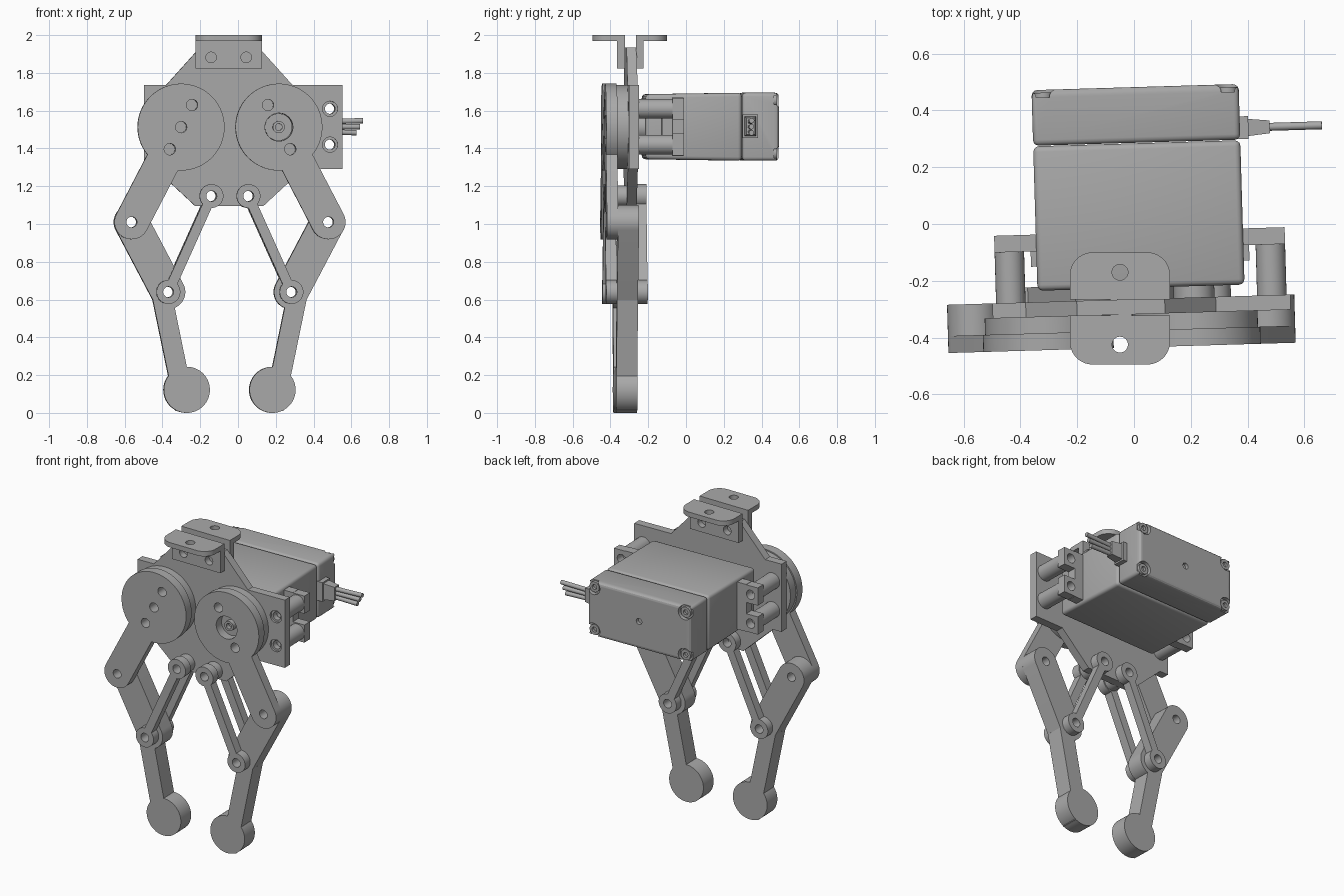
import bpy, bmesh
from math import sin, cos, pi, atan2, radians
from mathutils import Matrix, Vector

if "Cube" in bpy.data.objects:
    bpy.data.objects.remove(bpy.data.objects["Cube"])

grey = bpy.data.materials.new("grey_plastic")
grey.use_nodes = True
grey.diffuse_color = (0.4, 0.4, 0.4, 1)
grey.node_tree.nodes["Principled BSDF"].inputs["Base Color"].default_value = (0.4, 0.4, 0.4, 1)

YAW = Matrix.Rotation(radians(1.7), 4, 'Z')
MID = -0.055          # gripper centre line
SERVO = 0.018         # servo centre line
parts = []


# ---- outlines in the x-z plane ----
def circle(x, z, r, n=48):
    return [(x + r * cos(2 * pi * i / n), z + r * sin(2 * pi * i / n)) for i in range(n)]


def capsule(a, b, r, n=20):
    t = atan2(b[1] - a[1], b[0] - a[0])
    pts = []
    for (x, z), start in ((b, t - pi / 2), (a, t + pi / 2)):
        pts += [(x + r * cos(start + pi * i / n), z + r * sin(start + pi * i / n)) for i in range(n + 1)]
    return pts


def rect(x0, x1, z0, z1):
    return [(x0, z0), (x1, z0), (x1, z1), (x0, z1)]


# ---- solids ----
def prism(name, outline, y0, y1):
    bm = bmesh.new()
    face = bm.faces.new([bm.verts.new((x, y0, z)) for x, z in outline])
    ext = bmesh.ops.extrude_face_region(bm, geom=[face])
    moved = [v for v in ext["geom"] if isinstance(v, bmesh.types.BMVert)]
    bmesh.ops.translate(bm, verts=moved, vec=(0, y1 - y0, 0))
    bmesh.ops.recalc_face_normals(bm, faces=bm.faces)
    me = bpy.data.meshes.new(name)
    bm.to_mesh(me)
    bm.free()
    ob = bpy.data.objects.new(name, me)
    bpy.context.collection.objects.link(ob)
    return ob


def bake(ob):
    dg = bpy.context.evaluated_depsgraph_get()
    me = bpy.data.meshes.new_from_object(ob.evaluated_get(dg))
    ob.modifiers.clear()
    ob.data = me


def boolean(ob, other, operation):
    mod = ob.modifiers.new("bool", 'BOOLEAN')
    mod.operation, mod.object, mod.solver = operation, other, 'EXACT'
    bake(ob)
    bpy.data.objects.remove(other)


def bevel(ob, width, segments=3):
    mod = ob.modifiers.new("bevel", 'BEVEL')
    mod.width, mod.segments, mod.limit_method = width, segments, 'ANGLE'
    bake(ob)


def finish(ob, turn=True):
    ob.data.materials.clear()
    ob.data.materials.append(grey)
    if turn:
        ob.data.transform(YAW)
    parts.append(ob)
    return ob


def part(name, outlines, y0, y1, holes=()):
    ob = prism(name, outlines[0], y0, y1)
    for o in outlines[1:]:
        boolean(ob, prism("add", o, y0, y1), 'UNION')
    for x, z, r in holes:
        boolean(ob, prism("cut", circle(x, z, r, 32), y0 - 0.02, y1 + 0.02), 'DIFFERENCE')
    return finish(ob)


# ---- main plate with servo tabs ----
tab_holes = [(SERVO + s * 0.46, z) for s in (-1, 1) for z in (1.42, 1.61)]
hexa = [(MID + u, z) for u, z in ((-0.155, 1.935), (0.155, 1.935), (0.335, 1.735), (0.39, 1.29),
                                  (0.18, 1.095), (-0.18, 1.095), (-0.39, 1.29), (-0.335, 1.735))]
part("main_plate", [hexa, rect(SERVO - 0.525, SERVO + 0.525, 1.29, 1.735)], -0.318, -0.265,
     [(x, z, 0.04) for x, z in tab_holes] + [(MID + u, 1.148, 0.028) for u in (-0.1, 0.1)]
     + [(MID + 0.259, 1.513, 0.09)])
for x, z in tab_holes:
    part("standoff", [circle(x, z, 0.052)], -0.266, -0.085, [(x, z, 0.028)])
    part("standoff_screw", [circle(x, z, 0.04)], -0.305, -0.27, [(x, z, 0.027)])

# ---- mirrored arms, fingers and links ----
for s, side in ((1, "left"), (-1, "right")):
    def P(u, z):
        return (MID + s * u, z)
    hub, joint, elbow, pivot = P(0.259, 1.513), P(0.521, 1.01), P(0.326, 0.64), P(0.098, 1.148)
    centre_r = 0.074 if s > 0 else 0.03
    small = [(*P(0.201, 1.63), 0.03), (*P(0.319, 1.396), 0.03), (*hub, centre_r)]
    part(side + "_drive_arm", [circle(*hub, 0.23, 96), capsule(hub, joint, 0.091)], -0.435, -0.375,
         small + [(*joint, 0.028)])
    part(side + "_gear_disc", [circle(*hub, 0.222, 96)], -0.376, -0.317, small)
    lower = [P(0.407, 0.598), P(0.286, 0.012), P(0.227, 0.0), P(0.227, 0.243), P(0.291, 0.556), P(0.326, 0.7)]
    part(side + "_finger", [capsule(joint, elbow, 0.091), lower, circle(*P(0.227, 0.122), 0.122, 64)],
         -0.376, -0.265, [(*joint, 0.028), (*elbow, 0.028)])
    for y0, y1, where in ((-0.432, -0.375, "front"), (-0.266, -0.212, "back")):
        part(side + "_" + where + "_link",
             [capsule(pivot, elbow, 0.026), circle(*pivot, 0.063), circle(*elbow, 0.063)],
             y0, y1, [(*pivot, 0.028), (*elbow, 0.028)])
    part(side + "_link_spacer", [circle(*pivot, 0.055)], -0.376, -0.317, [(*pivot, 0.028)])

# ---- servo horn in the driven disc ----
hub = (MID + 0.259, 1.513)
part("servo_shaft", [circle(*hub, 0.072)], -0.38, -0.2)
part("shaft_screw", [circle(*hub, 0.032)], -0.41, -0.37, [(*hub, 0.018)])

# ---- servo body ----
x0, x1, z0, z1 = SERVO - 0.365, SERVO + 0.365, 1.335, 1.695
case = prism("servo_case", rect(x0, x1, z0, z1), -0.225, 0.284)
for v in case.data.vertices:
    if v.co.y > 0:
        continue
    v.co.z += 0.008 if v.co.z < 1.5 else -0.008
bevel(case, 0.02)
finish(case)
cover = prism("servo_cover", rect(x0, x1, z0, z1), 0.286, 0.482)
bevel(cover, 0.02)
corners = [(x, z) for x in (x0 + 0.04, x1 - 0.04) for z in (z0 + 0.04, z1 - 0.04)]
for x, z in corners:
    boolean(cover, prism("cut", circle(x, z, 0.046, 32), 0.455, 0.52), 'DIFFERENCE')
boolean(cover, prism("cut", circle(SERVO, 1.515, 0.02, 24), 0.46, 0.52), 'DIFFERENCE')
finish(cover)
for x, z in corners:
    part("cover_screw", [circle(x, z, 0.034, 32)], 0.45, 0.472, [(x, z, 0.016)])

# ---- mounting ears, slotted between the holes ----
for s in (-1, 1):
    ear = rect(*sorted((SERVO + s * 0.36, SERVO + s * 0.43)), 1.36, 1.67)
    lugs = [rect(*sorted((SERVO + s * 0.42, SERVO + s * 0.512)), z - 0.058, z + 0.058) for z in (1.42, 1.61)]
    part("servo_ear", [ear] + lugs, -0.086, -0.027, [(SERVO + s * 0.46, z, 0.03) for z in (1.42, 1.61)])
    part("ear_rib", [rect(*sorted((SERVO + s * 0.36, SERVO + s * 0.385)), 1.44, 1.59)], -0.14, -0.08)

# ---- cable ----
part("cable_socket", [rect(x1 - 0.02, x1 + 0.03, 1.455, 1.58)], 0.288, 0.368)
plug = prism("cable_plug", rect(x1 + 0.03, x1 + 0.105, 1.465, 1.57), 0.298, 0.358)
for v in plug.data.vertices:
    if v.co.x > x1 + 0.06:
        v.co.y = 0.328 + (v.co.y - 0.328) * 0.75
        v.co.z = 1.515 + (v.co.z - 1.515) * 0.85
finish(plug)
for i in (-1, 0, 1):
    bm = bmesh.new()
    start = Vector((x1 + 0.09, 0.328, 1.515 + i * 0.027))
    end = Vector((0.655 + i * 0.017, 0.328, 1.515 + i * 0.032))
    way = end - start
    bmesh.ops.create_cone(bm, cap_ends=True, segments=16, radius1=0.014, radius2=0.014, depth=way.length,
                          matrix=Matrix.Translation((start + end) / 2)
                          @ way.to_track_quat('Z', 'Y').to_matrix().to_4x4())
    me = bpy.data.meshes.new("cable_wire")
    bm.to_mesh(me)
    bm.free()
    wire = bpy.data.objects.new("cable_wire", me)
    bpy.context.collection.objects.link(wire)
    finish(wire)

# ---- angle brackets on top: flange with rounded outer corners, upright leg ----
bx0, bx1, rad = -0.226, 0.127, 0.08
bcx = (bx0 + bx1) / 2
for name, inner, outer in (("front", -0.322, -0.495), ("back", -0.266, -0.1)):
    d = 1 if outer > inner else -1
    outline = [(bx0, inner), (bx1, inner)]
    for cx, a0 in ((bx1 - rad, 0), (bx0 + rad, pi / 2)):
        outline += [(cx + rad * cos(a0 + pi / 2 * i / 10), outer - d * rad + d * rad * sin(a0 + pi / 2 * i / 10))
                    for i in range(11)]
    flange = prism(name + "_bracket_flange", outline, -2.0, -1.968)
    hole = prism("cut", circle(bcx, outer - d * 0.07, 0.028, 32), -2.1, -1.9)
    boolean(flange, hole, 'DIFFERENCE')
    # lay the flange flat: profile z becomes y, extrusion y becomes height
    flange.data.transform(Matrix(((1, 0, 0, 0), (0, 0, 1, 0), (0, -1, 0, 0), (0, 0, 0, 1))))
    finish(flange, False)
    leg = prism(name + "_bracket_leg", rect(bx0, bx1, 1.822, 1.97), *sorted((inner, inner + d * 0.042)))
    for dx in (-0.093, 0.093):
        boolean(leg, prism("cut", circle(bcx + dx, 1.882, 0.028, 32), -0.6, 0), 'DIFFERENCE')
    finish(leg, False)

# ---- shading ----
bpy.ops.object.select_all(action='DESELECT')
for ob in parts:
    ob.select_set(True)
bpy.context.view_layer.objects.active = parts[0]
bpy.ops.object.shade_smooth_by_angle(angle=radians(30))
